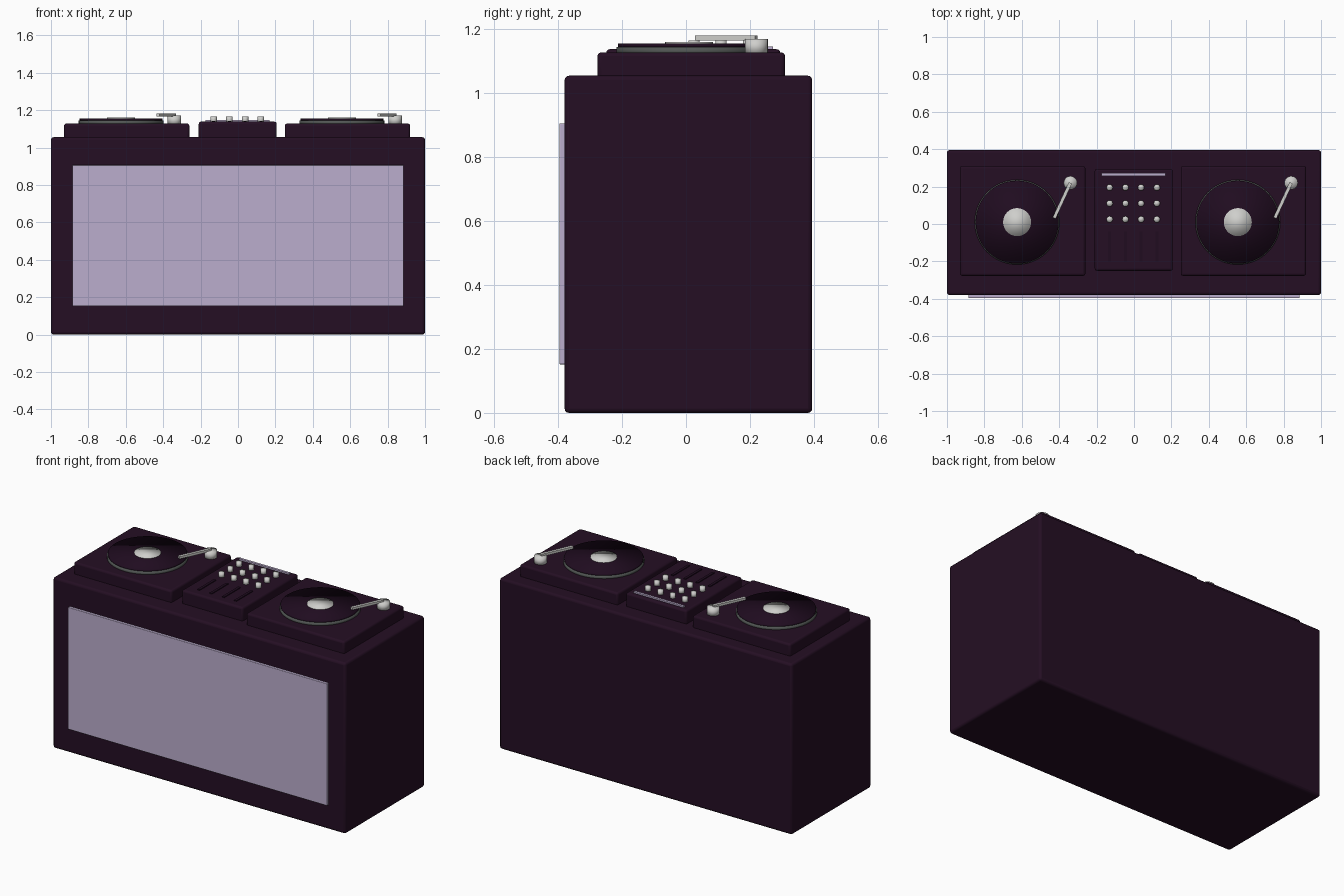
import bpy
import math
from mathutils import Vector

if "Cube" in bpy.data.objects:
    bpy.data.objects.remove(bpy.data.objects["Cube"])


def material(name, rgb):
    m = bpy.data.materials.new(name)
    m.diffuse_color = (*rgb, 1.0)
    m.use_nodes = True
    m.node_tree.nodes["Principled BSDF"].inputs["Base Color"].default_value = m.diffuse_color
    return m


PLUM = material("dark plum", (0.018, 0.0045, 0.017))
VINYL = material("vinyl plum", (0.014, 0.0035, 0.014))
LILAC = material("lilac", (0.50, 0.42, 0.61))
RIM = material("grey rim", (0.085, 0.095, 0.09))
METAL = material("pale metal", (0.62, 0.62, 0.60))


def box(name, lo, hi, mat, bevel=0.0):
    """Box between two corners, with optional rounded edges."""
    lo, hi = Vector(lo), Vector(hi)
    bpy.ops.mesh.primitive_cube_add(size=1, location=(lo + hi) / 2)
    ob = bpy.context.object
    ob.name = name
    ob.scale = hi - lo
    bpy.ops.object.transform_apply(location=False, rotation=False, scale=True)
    ob.data.materials.append(mat)
    if bevel:
        mod = ob.modifiers.new("rounded edges", 'BEVEL')
        mod.width = bevel
        mod.segments = 3
        bpy.ops.object.shade_smooth_by_angle(angle=math.radians(35))
    return ob


def disc(name, x, y, z0, z1, radius, mat, sides=48):
    """Upright cylinder with soft shading."""
    bpy.ops.mesh.primitive_cylinder_add(
        vertices=sides, radius=radius, depth=z1 - z0, location=(x, y, (z0 + z1) / 2))
    ob = bpy.context.object
    ob.name = name
    ob.data.materials.append(mat)
    bpy.ops.object.shade_smooth()
    return ob


# Cabinet and front panel
box("cabinet", (-1, -0.38, 0), (1, 0.395, 1.055), PLUM, 0.014)
box("front_panel", (-0.885, -0.396, 0.152), (0.885, -0.375, 0.906), LILAC, 0.003)

# Two identical turntables, placed by their platter centre
for side, px in (("left", -0.625), ("right", 0.555)):
    py = 0.01
    box(side + "_deck", (px - 0.305, -0.277, 1.045), (px + 0.365, 0.31, 1.128), PLUM, 0.012)
    disc(side + "_platter", px, py, 1.12, 1.145, 0.227, RIM)
    disc(side + "_record", px, py, 1.14, 1.156, 0.222, VINYL)
    disc(side + "_label", px, py, 1.15, 1.161, 0.075, METAL, 32)

    # Tonearm: pivot post and a slanted bar
    pivot = Vector((px + 0.285, 0.22, 1.173))
    tip = Vector((px + 0.198, 0.032, 1.173))
    disc(side + "_arm_pivot", pivot.x, pivot.y, 1.12, 1.17, 0.036, METAL, 24)
    span = pivot - tip
    arm = box(side + "_tonearm", (-0.009, -span.length / 2, -0.0075),
              (0.009, span.length / 2, 0.0075), METAL)
    arm.location = (pivot + tip) / 2
    arm.rotation_euler.z = math.atan2(-span.x, span.y)

# Mixer with a lit strip, knobs and fader slots
box("mixer", (-0.21, -0.25, 1.045), (0.207, 0.295, 1.138), PLUM, 0.012)
box("mixer_strip", (-0.173, 0.257, 1.135), (0.168, 0.272, 1.147), LILAC)
for i in range(4):
    x = -0.13 + i * 0.084
    box(f"fader_slot_{i + 1}", (x - 0.008, -0.2, 1.135), (x + 0.008, -0.04, 1.143), VINYL)
    for j in range(3):
        disc(f"knob_{i + 1}_{j + 1}", x, 0.025 + j * 0.085, 1.13, 1.165, 0.017, METAL, 16)
